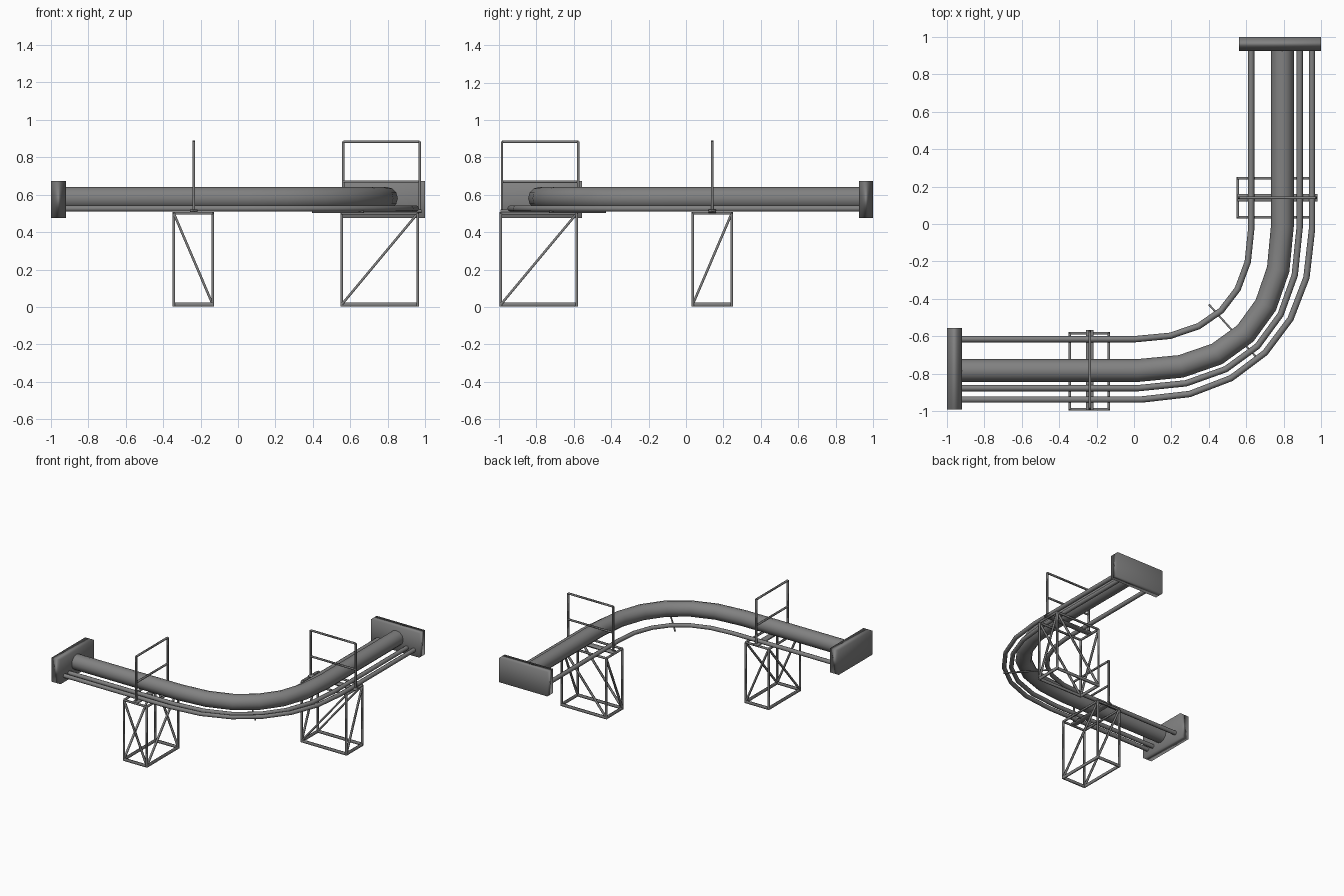
import bpy
from mathutils import Vector

if "Cube" in bpy.data.objects:
    bpy.data.objects.remove(bpy.data.objects["Cube"])

# dark painted steel
steel = bpy.data.materials.new("dark_steel")
steel.diffuse_color = (0.22, 0.22, 0.22, 1)
steel.use_nodes = True
steel.node_tree.nodes["Principled BSDF"].inputs["Base Color"].default_value = steel.diffuse_color


def finish(o):
    # shared material and fully smooth shading
    o.data.materials.append(steel)
    for p in o.data.polygons:
        p.use_smooth = True
    return o


def box(name, lo, hi):
    bpy.ops.mesh.primitive_cube_add(size=1)
    o = bpy.context.object
    o.name = name
    lo, hi = Vector(lo), Vector(hi)
    o.location = (lo + hi) / 2
    o.scale = hi - lo
    return finish(o)


def bar(name, a, b, t=0.013, h=None):
    # square-section bar between two points
    a, b = Vector(a), Vector(b)
    bpy.ops.mesh.primitive_cube_add(size=1, location=(a + b) / 2)
    o = bpy.context.object
    o.name = name
    o.scale = (t, h or t, (b - a).length)
    o.rotation_euler = (b - a).to_track_quat('Z', 'Y').to_euler()
    return finish(o)


def pipe(name, x, y, z, r, bend_x, bend_y, k, res):
    # straight run, six-segment Bezier bend around the corner, straight run
    p0, p3, c = Vector((bend_x, y, z)), Vector((x, bend_y, z)), Vector((x, y, z))
    p1, p2 = p0.lerp(c, k), p3.lerp(c, k)
    pts = [Vector((-0.94, y, z))]
    for i in range(7):
        t = i / 6
        s = 1 - t
        pts.append(s**3 * p0 + 3 * s * s * t * p1 + 3 * s * t * t * p2 + t**3 * p3)
    pts.append(Vector((x, 0.94, z)))
    cu = bpy.data.curves.new(name, 'CURVE')
    cu.dimensions = '3D'
    cu.bevel_depth = r
    cu.bevel_resolution = res
    cu.use_fill_caps = True
    sp = cu.splines.new('POLY')
    sp.points.add(len(pts) - 1)
    for q, p in zip(sp.points, pts):
        q.co = (*p, 1)
    o = bpy.data.objects.new(name, cu)
    bpy.context.collection.objects.link(o)
    bpy.ops.object.select_all(action='DESELECT')
    o.select_set(True)
    bpy.context.view_layer.objects.active = o
    bpy.ops.object.convert(target='MESH')
    finish(bpy.context.object)


def trestle(name, fn):
    # fn maps (along pipe, across pipe, z) to world coordinates
    u, v, top, low = 0.104, 0.203, 0.5, 0.013
    for i in (-1, 1):
        for j in (-1, 1):
            bar(name + "_post", fn(i * u, j * v, 0.003), fn(i * u, j * v, top))
        for z, t in ((top, 0.013), (low, 0.02)):
            bar(name + "_long_rail", fn(i * u, -v, z), fn(i * u, v, z), 0.013, t)
            bar(name + "_short_rail", fn(-u, i * v, z), fn(u, i * v, z), 0.013, t)
        bar(name + "_long_brace", fn(i * u, -v, low), fn(i * u, v, top), 0.013)
        bar(name + "_short_brace", fn(-u, i * v, top), fn(u, i * v, low), 0.013)


def guard(name, fn):
    # guard frame above the pipes and saddle beam under them
    v = 0.204
    for i in (-1, 1):
        bar(name + "_post", fn(0, i * v, 0.51), fn(0, i * v, 0.885), 0.012)
    for z in (0.67, 0.883):
        bar(name + "_rail", fn(0, -v, z), fn(0, v, z), 0.012)
    a, b = Vector(fn(-0.02, -0.213, 0.503)), Vector(fn(0.02, 0.213, 0.52))
    box(name + "_saddle", [min(p) for p in zip(a, b)], [max(p) for p in zip(a, b)])


# end blocks
box("left_end_block", (-1, -0.99, 0.475), (-0.92, -0.555, 0.673))
box("back_end_block", (0.56, 0.925, 0.475), (1, 1, 0.673))

# main pipe and three service pipes
pipe("main_pipe", 0.793, -0.783, 0.581, 0.061, 0.02, -0.01, 0.65, 4)
pipe("inner_pipe", 0.626, -0.615, 0.526, 0.017, 0.01, -0.03, 0.64, 2)
pipe("middle_pipe", 0.885, -0.877, 0.526, 0.017, 0.025, -0.02, 0.635, 2)
pipe("outer_pipe", 0.951, -0.938, 0.526, 0.017, 0.04, -0.03, 0.60, 2)

# support trestles and the guards standing on them
trestle("left_trestle", lambda u, v, z: (-0.239 + u, -0.787 + v, z))
trestle("right_trestle", lambda u, v, z: (0.757 + v, 0.14 - u, z))
guard("left_guard", lambda u, v, z: (-0.236 + u, -0.780 + v, z))
guard("right_guard", lambda u, v, z: (0.767 + v, 0.14 - u, z))

# cross bracket under the bend
bar("bend_bracket", (0.40, -0.43, 0.508), (0.67, -0.73, 0.508), 0.01)
